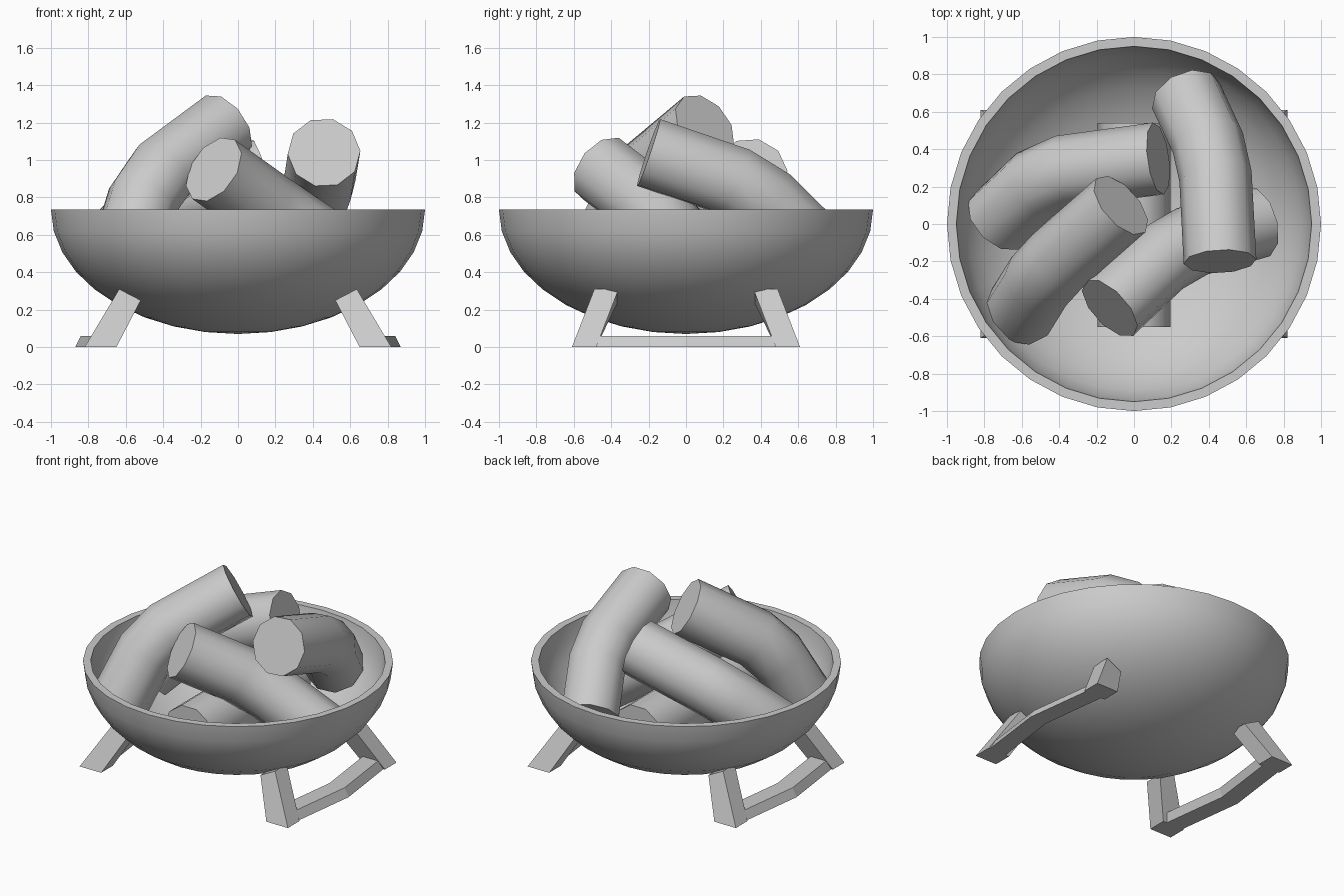
import bpy, bmesh, math
from mathutils import Vector

if "Cube" in bpy.data.objects:
    bpy.data.objects.remove(bpy.data.objects["Cube"])


def finish(name, bm, smooth=None):
    """Turn a bmesh into a named object, optionally smooth shaded."""
    bmesh.ops.recalc_face_normals(bm, faces=bm.faces)
    mesh = bpy.data.meshes.new(name)
    bm.to_mesh(mesh)
    bm.free()
    obj = bpy.data.objects.new(name, mesh)
    bpy.context.collection.objects.link(obj)
    if smooth:
        bpy.ops.object.select_all(action='DESELECT')
        obj.select_set(True)
        bpy.context.view_layer.objects.active = obj
        bpy.ops.object.shade_smooth_by_angle(angle=math.radians(smooth))
    return obj


def skin(bm, rings):
    """Bridge equal-sized vertex rings and cap both ends."""
    loops = [[bm.verts.new(p) for p in ring] for ring in rings]
    n = len(loops[0])
    for a, b in zip(loops, loops[1:]):
        for i in range(n):
            j = (i + 1) % n
            bm.faces.new((a[i], a[j], b[j], b[i]))
    bm.faces.new(loops[0])
    bm.faces.new(loops[-1])


# Bowl: lathed half ellipse with a flat rim
RIM, STEPS, SIDES = 0.735, 9, 32
angles = [math.pi / 2 * i / STEPS for i in range(STEPS + 1)]
outer = [(math.sin(a), 0, RIM - 0.665 * math.cos(a)) for a in angles]
inner = [(0.95 * math.sin(a), 0, RIM - 0.615 * math.cos(a)) for a in reversed(angles)]
bm = bmesh.new()
verts = [bm.verts.new(p) for p in outer + inner]
edges = [bm.edges.new(pair) for pair in zip(verts, verts[1:])]
bmesh.ops.spin(bm, geom=verts + edges, cent=(0, 0, 0), axis=(0, 0, 1),
               angle=math.tau, steps=SIDES, use_duplicate=False)
bmesh.ops.remove_doubles(bm, verts=bm.verts, dist=0.0005)
finish("bowl", bm, 40)


# Stands: two splayed legs joined by a bent floor bar, one per side
def stand(name, sx):
    bm = bmesh.new()
    for sy in (-1, 1):
        foot = [(0.65, 0.48, 0), (0.82, 0.48, 0), (0.82, 0.61, 0), (0.65, 0.61, 0)]
        top = [(0.52, 0.36, 0.25), (0.635, 0.36, 0.31), (0.635, 0.49, 0.31), (0.52, 0.49, 0.25)]
        skin(bm, [[(sx * x, sy * y, z) for x, y, z in ring] for ring in (foot, top)])
    bar = []
    for x, y in ((0.80, -0.55), (0.87, 0), (0.80, 0.55)):
        bar.append([(sx * (x - 0.13), y, 0), (sx * x, y, 0),
                    (sx * (x - 0.03), y, 0.06), (sx * (x - 0.15), y, 0.06)])
    skin(bm, bar)
    finish(name, bm)


stand("right_stand", 1)
stand("left_stand", -1)


# Logs: ten-sided tubes, bent once with a chopped corner
def log(name, start, end, mid=None, radius=0.195, sides=10):
    start, end = Vector(start), Vector(end)
    path = [start, end]
    if mid:
        mid = Vector(mid)
        path = [start, mid + (start - mid).normalized() * 0.11,
                mid + (end - mid).normalized() * 0.11, end]
    side = Vector((0, 0, 1)).cross(end - start).normalized()
    rings = []
    for i, p in enumerate(path):
        before = p - path[i - 1] if i else path[1] - p
        after = path[i + 1] - p if i < len(path) - 1 else before
        tangent = (before.normalized() + after.normalized()).normalized()
        u = (side - tangent * side.dot(tangent)).normalized()
        v = tangent.cross(u)
        rings.append([p + radius * (u * math.cos(math.tau * k / sides)
                                    + v * math.sin(math.tau * k / sides))
                      for k in range(sides)])
    bm = bmesh.new()
    skin(bm, rings)
    finish(name, bm, 40)


log("front_log", (-0.13, -0.45, 0.95), (0.66, 0.01, 0.41), (0.22, -0.12, 0.70))
log("tall_log", (-0.07, 0.10, 1.18), (-0.61, -0.47, 0.45), (-0.48, -0.26, 0.88))
log("right_log", (0.46, -0.20, 1.04), (0.28, 0.68, 0.53), (0.43, 0.36, 0.85))
log("back_log", (0.13, 0.35, 0.93), (-0.73, 0.02, 0.46), (-0.47, 0.27, 0.74))
log("bottom_log", (0, -0.55, 0.43), (0, 0.54, 0.43))
